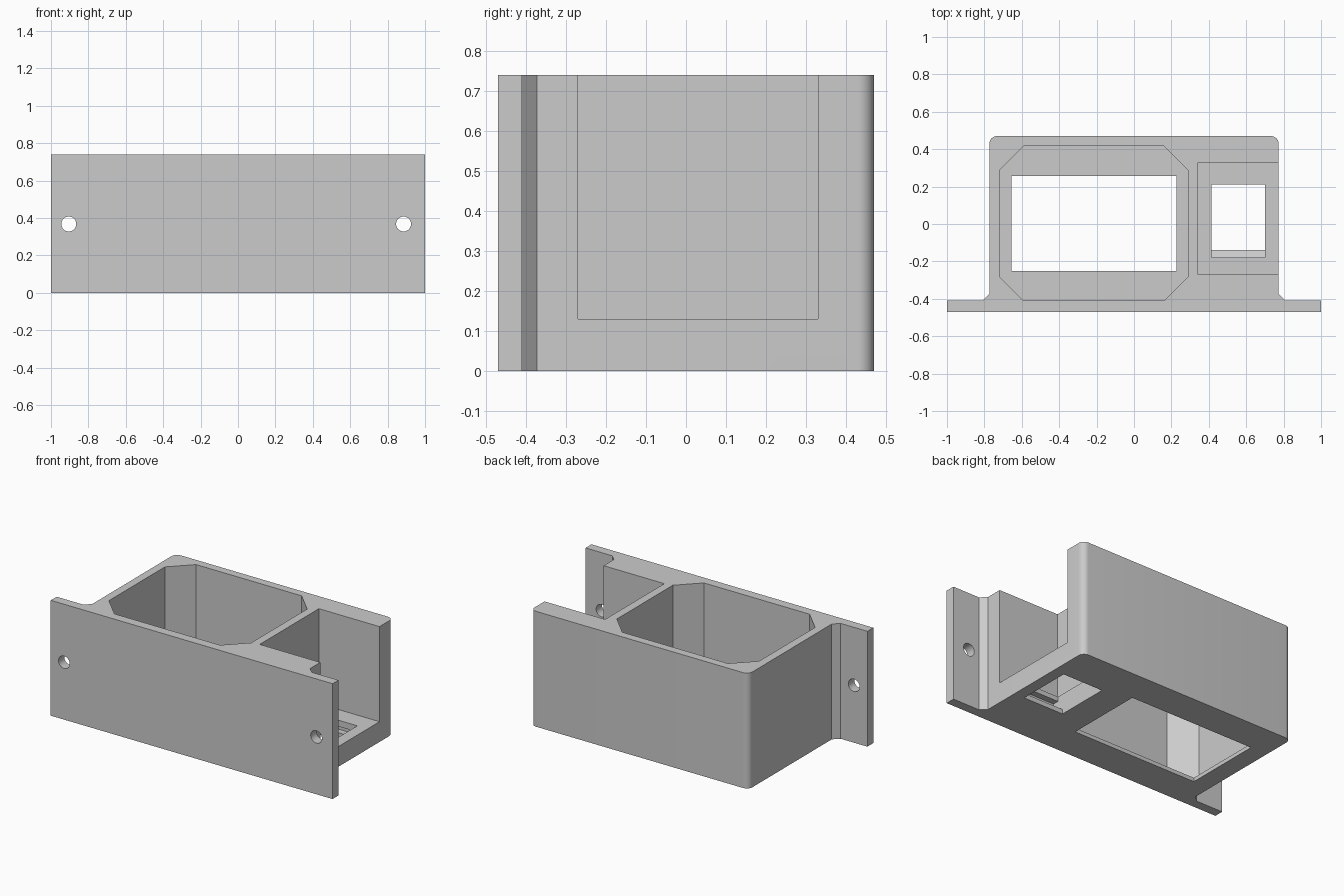
import bpy, bmesh, math
from mathutils import Vector

if "Cube" in bpy.data.objects:
    bpy.data.objects.remove(bpy.data.objects["Cube"], do_unlink=True)

HEIGHT = 0.74

grey = bpy.data.materials.new("plain_grey")
grey.use_nodes = True
grey.diffuse_color = (0.6, 0.6, 0.6, 1)
grey.node_tree.nodes["Principled BSDF"].inputs["Base Color"].default_value = (0.6, 0.6, 0.6, 1)


def prism(name, points, start, depth, axis="z"):
    """Extrude an outline drawn in the xy plane (axis z) or the yz plane (axis x)."""
    bm = bmesh.new()
    place = (lambda a, b: (a, b, start)) if axis == "z" else (lambda a, b: (start, a, b))
    face = bm.faces.new([bm.verts.new(place(a, b)) for a, b in points])
    grown = bmesh.ops.extrude_face_region(bm, geom=[face])["geom"]
    offset = Vector((0, 0, depth)) if axis == "z" else Vector((depth, 0, 0))
    bmesh.ops.translate(bm, vec=offset, verts=[v for v in grown if isinstance(v, bmesh.types.BMVert)])
    bmesh.ops.recalc_face_normals(bm, faces=bm.faces)
    mesh = bpy.data.meshes.new(name)
    bm.to_mesh(mesh)
    bm.free()
    mesh.materials.append(grey)
    obj = bpy.data.objects.new(name, mesh)
    bpy.context.collection.objects.link(obj)
    return obj


def rect(x0, x1, y0, y1):
    return [(x0, y0), (x1, y0), (x1, y1), (x0, y1)]


def chamfered(x0, x1, y0, y1, c):
    return [(x0 + c, y0), (x1 - c, y0), (x1, y0 + c), (x1, y1 - c),
            (x1 - c, y1), (x0 + c, y1), (x0, y1 - c), (x0, y0 + c)]


def cut(target, cutter):
    mod = target.modifiers.new(cutter.name, "BOOLEAN")
    mod.operation, mod.solver, mod.object = "DIFFERENCE", "EXACT", cutter
    bpy.context.view_layer.objects.active = target
    bpy.ops.object.modifier_apply(modifier=mod.name)
    bpy.data.objects.remove(cutter, do_unlink=True)


# Body and mounting flange as one mirrored outline with rounded back corners
half = [(1, -0.47), (1, -0.41), (0.81, -0.41), (0.773, -0.373)]
R = 0.04
for i in range(9):
    a = math.radians(90 * i / 8)
    half.append((0.773 - R + R * math.cos(a), 0.47 - R + R * math.sin(a)))
outline = half + [(-x, y) for x, y in reversed(half)]
housing = prism("wall_box_housing", outline, 0, HEIGHT)

# Main chamber with a thin bottom lip around its window
cut(housing, prism("chamber", chamfered(-0.72, 0.29, -0.41, 0.417, 0.13), 0.025, 1))
cut(housing, prism("chamber_window", rect(-0.655, 0.228, -0.25, 0.257), -0.1, 0.5))

# Side bay, open at the top and on the outer side
cut(housing, prism("side_bay", rect(0.343, 1.2, -0.27, 0.33), 0.13, 1))

# Snap-in socket through the bay floor, with a wider catch groove at mid depth
socket = [(-0.14, -0.1), (0.21, -0.1), (0.21, 0.05), (0.25, 0.05), (0.25, 0.09),
          (0.21, 0.09), (0.21, 0.2), (-0.18, 0.2), (-0.18, 0.1), (-0.22, 0.1),
          (-0.22, 0.06), (-0.14, 0.03)]
cut(housing, prism("socket", socket, 0.415, 0.285, "x"))

# Screw holes through the flange
for x in (-0.905, 0.885):
    bpy.ops.mesh.primitive_cylinder_add(vertices=32, radius=0.04, depth=0.4,
                                        location=(x, -0.44, 0.368), rotation=(math.pi / 2, 0, 0))
    hole = bpy.context.object
    hole.name = "screw_hole"
    hole.data.materials.append(grey)
    cut(housing, hole)

# Smooth curves, sharp edges
bpy.ops.object.select_all(action="DESELECT")
housing.select_set(True)
bpy.context.view_layer.objects.active = housing
bpy.ops.object.shade_smooth_by_angle(angle=math.radians(30))
